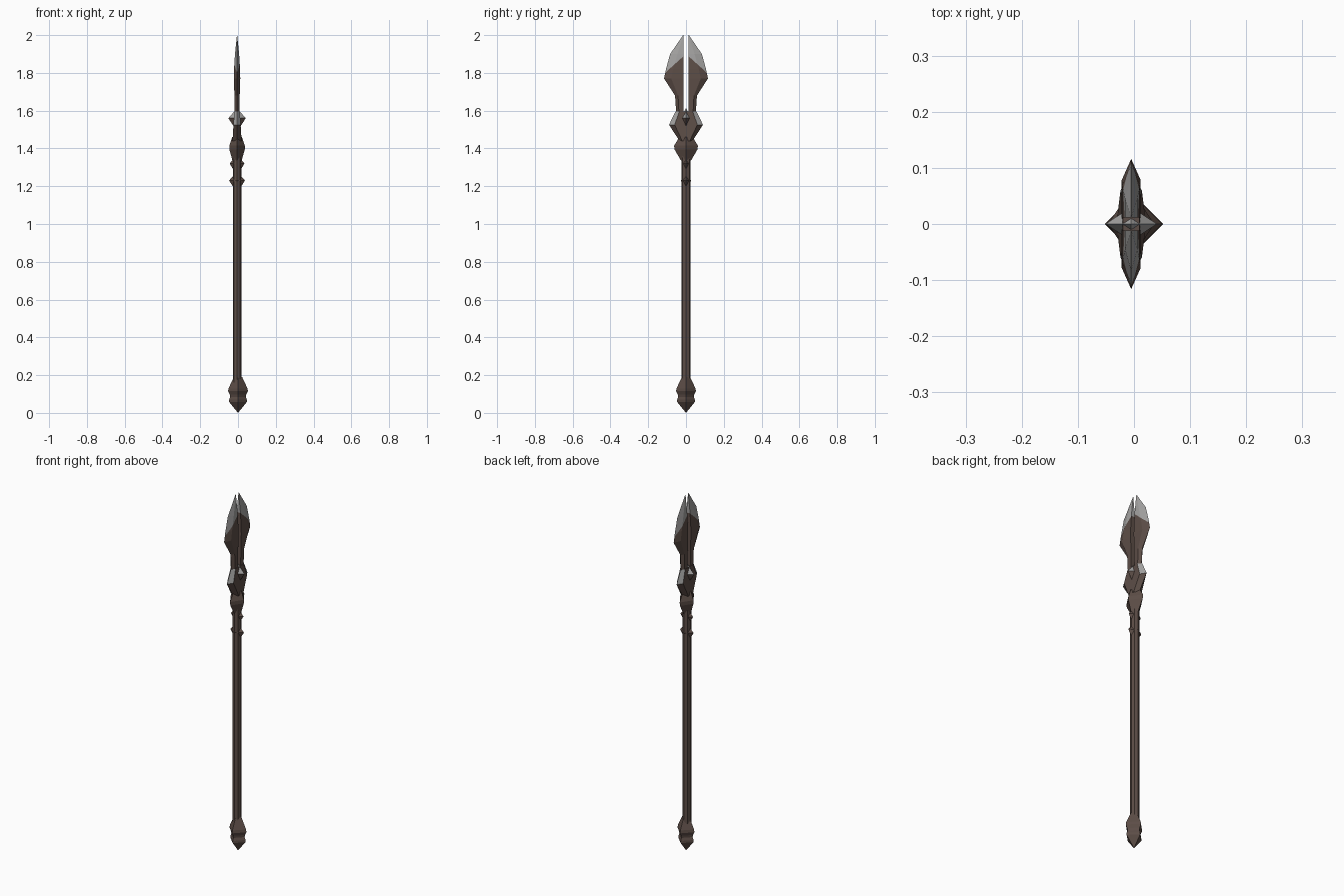
import bpy, bmesh, math
from mathutils import Vector

if "Cube" in bpy.data.objects:
    bpy.data.objects.remove(bpy.data.objects["Cube"])

CX = -0.005  # shaft and blade sit slightly left of centre


def material(name, col):
    m = bpy.data.materials.new(name)
    m.diffuse_color = (*col, 1)
    m.use_nodes = True
    m.node_tree.nodes["Principled BSDF"].inputs["Base Color"].default_value = m.diffuse_color
    return m


BROWN = material("dark bronze", (0.108, 0.075, 0.063))
SILVER = material("worn steel", (0.37, 0.365, 0.36))


def loft(name, rings, silver=None, cut=None, x=CX):
    """Skin equal-length rings of points; silver(centre, normal) picks steel faces."""
    bm = bmesh.new()
    rows = [[bm.verts.new((p[0] + x, p[1], p[2])) for p in r] for r in rings]
    n = len(rows[0])
    for a, b in zip(rows, rows[1:]):
        for i in range(n):
            j = (i + 1) % n
            bm.faces.new((a[i], a[j], b[j], b[i]))
    bm.faces.new(rows[0][::-1])
    bm.faces.new(rows[-1])
    bmesh.ops.remove_doubles(bm, verts=bm.verts, dist=0.0002)
    if cut:
        bmesh.ops.bisect_plane(bm, geom=bm.verts[:] + bm.edges[:] + bm.faces[:],
                               plane_co=cut[0], plane_no=cut[1])
    bmesh.ops.recalc_face_normals(bm, faces=bm.faces)
    if silver:
        for f in bm.faces:
            f.material_index = int(silver(f.calc_center_median(), f.normal))
    me = bpy.data.meshes.new(name)
    bm.to_mesh(me)
    bm.free()
    me.materials.append(BROWN)
    me.materials.append(SILVER)
    ob = bpy.data.objects.new(name, me)
    bpy.context.collection.objects.link(ob)
    return ob


def ring(z, rx, ry, n=4):
    return [(rx * math.cos(2 * math.pi * i / n), ry * math.sin(2 * math.pi * i / n), z)
            for i in range(n)]


# octagonal shaft
loft("shaft", [ring(z, 0.0225, 0.0245, 8) for z in (0.14, 1.42)])

# diamond-section pommel with a groove
loft("pommel", [ring(z, r, r) for z, r in
                ((0, 0.00005), (0.058, 0.047), (0.07, 0.047), (0.085, 0.041),
                 (0.098, 0.044), (0.115, 0.0525), (0.13, 0.05), (0.19, 0.022))], x=0)

# collar under the blade
loft("collar", [ring(z, rx, ry) for z, rx, ry in
                ((1.335, 0.024, 0.026), (1.395, 0.041, 0.061), (1.415, 0.041, 0.063),
                 (1.46, 0.026, 0.035))])

# pointed studs running through the shaft
for name, z, reach, ry, h in (("lower_stud", 1.23, 0.042, 0.027, 0.065),
                              ("middle_stud", 1.32, 0.039, 0.025, 0.065),
                              ("guard_stud", 1.56, 0.046, 0.03, 0.07)):
    loft(name, [ring(z - h, 0.00005, 0.00005), ring(z, reach, ry), ring(z + h * 0.75, 0.00005, 0.00005)],
         (lambda c, n: n.z > 0) if name == "guard_stud" else None)


# guard with bevelled wings, steel on the upper bevels
def guard_ring(z, outer, mid, t):
    return [(0, outer, z), (-t, mid, z), (-t, -mid, z), (0, -outer, z), (t, -mid, z), (t, mid, z)]


loft("guard", [guard_ring(*r) for r in
               ((1.44, 0.034, 0.02, 0.024), (1.525, 0.09, 0.06, 0.019), (1.595, 0.056, 0.036, 0.015))],
     lambda c, n: c.z > 1.53 and abs(c.y) > 0.04)


# twin blade halves: flat inner side along the slot, bevelled outer edge
def blade_ring(z, outer, mid, t, s):
    return [(-t, s * 0.012, z), (-t, s * mid, z), (0, s * outer, z), (t, s * mid, z), (t, s * 0.012, z)]


rows = ((1.56, 0.05, 0.036, 0.013), (1.68, 0.058, 0.042, 0.014), (1.77, 0.116, 0.078, 0.017),
        (1.82, 0.106, 0.068, 0.016), (1.90, 0.084, 0.045, 0.011), (2.0, 0.015, 0.013, 0.0005))
for side, s in (("left", -1), ("right", 1)):
    loft("blade_" + side, [blade_ring(*r, s) for r in rows],
         lambda c, n: c.z + 0.9 * abs(c.y) > 1.9,
         (Vector((0, 0, 1.9)), Vector((0, 0.9 * s, 1))))
